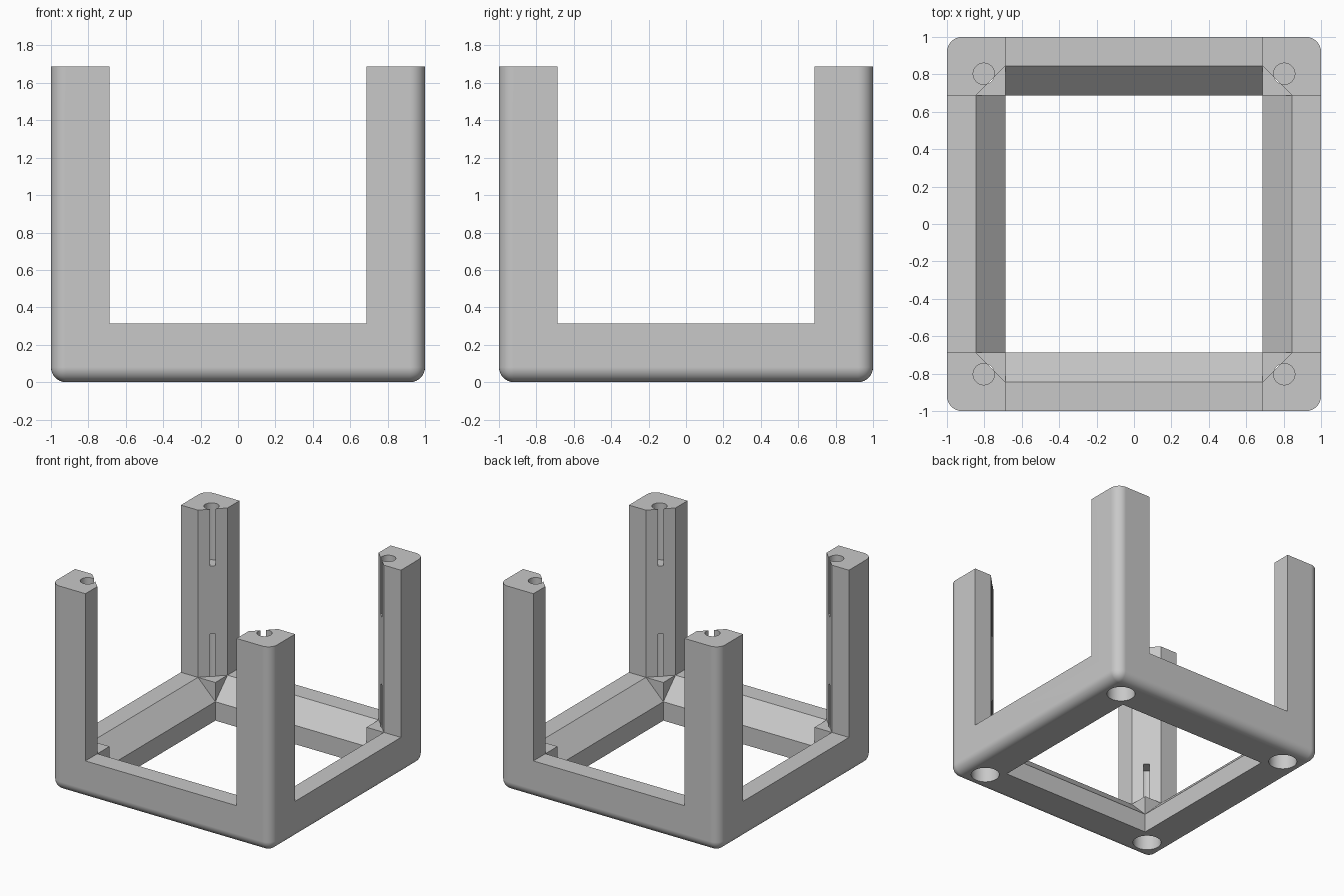
import bpy, bmesh, math
from mathutils import Matrix, Vector

old = bpy.data.objects.get("Cube")
if old:
    bpy.data.objects.remove(old, do_unlink=True)

TOP = 1.687      # height of the posts
H = 0.687        # half width of the openings
C = 0.845        # half width at the back of the inner chamfers
FILLET = 0.08
HOLE = 0.803     # screw hole offset from the centre


def finish(name, bm):
    bmesh.ops.recalc_face_normals(bm, faces=bm.faces)
    mesh = bpy.data.meshes.new(name)
    bm.to_mesh(mesh)
    bm.free()
    obj = bpy.data.objects.new(name, mesh)
    bpy.context.collection.objects.link(obj)
    return obj


def box(bm, low, high):
    low, high = Vector(low), Vector(high)
    size, mid = high - low, (low + high) / 2
    bmesh.ops.create_cube(bm, matrix=Matrix.Translation(mid) @ Matrix.Diagonal((*size, 1)))


def box_cutter(name, low, high):
    bm = bmesh.new()
    box(bm, low, high)
    return finish(name, bm)


def octagon_cutter(name, axis, start, end):
    """Prism along one axis, around the centre of the cube at z = 1."""
    ring = [(C, -H), (C, H), (H, C), (-H, C), (-C, H), (-C, -H), (-H, -C), (H, -C)]
    bm = bmesh.new()
    verts = []
    for a, b in ring:
        p = [a, b]
        p.insert(axis, start)
        verts.append(bm.verts.new((p[0], p[1], p[2] + 1)))
    face = bm.faces.new(verts)
    move = Vector((0, 0, 0))
    move[axis] = end - start
    new = bmesh.ops.extrude_face_region(bm, geom=[face])["geom"]
    bmesh.ops.translate(bm, vec=move, verts=[v for v in new if isinstance(v, bmesh.types.BMVert)])
    return finish(name, bm)


def hole_cutter(name, radius, low, high):
    """Four upright cylinders, one in each corner post."""
    bm = bmesh.new()
    for x in (-HOLE, HOLE):
        for y in (-HOLE, HOLE):
            bmesh.ops.create_cone(bm, cap_ends=True, segments=40, radius1=radius,
                                  radius2=radius, depth=high - low,
                                  matrix=Matrix.Translation((x, y, (low + high) / 2)))
    return finish(name, bm)


# Solid block with rounded upright and bottom edges
bm = bmesh.new()
box(bm, (-1, -1, 0), (1, 1, TOP))
edges = [e for e in bm.edges if min(v.co.z for v in e.verts) < TOP / 2]
bmesh.ops.bevel(bm, geom=edges, offset=FILLET, segments=8, profile=0.5, affect='EDGES')
frame = finish("corner_post_frame", bm)

cutters = [
    # Square openings through all three directions
    box_cutter("opening_x", (-2, -H, 1 - H), (2, H, 2)),
    box_cutter("opening_y", (-H, -2, 1 - H), (H, 2, 2)),
    box_cutter("opening_z", (-H, -H, -1), (H, H, 2)),
    # Chamfers on the inner edges of the posts and beams
    octagon_cutter("chamfer_x", 0, -H, H),
    octagon_cutter("chamfer_y", 1, -H, H),
    octagon_cutter("chamfer_z", 2, -H, 1),
    # Blind holes from above and below, with wide screw head recesses
    hole_cutter("top_holes", 0.057, 1.22, 2),
    hole_cutter("bottom_holes", 0.057, -0.5, 0.66),
    hole_cutter("screw_recesses", 0.107, -0.5, 0.2),
]

bpy.ops.object.select_all(action='DESELECT')
bpy.context.view_layer.objects.active = frame
frame.select_set(True)
for cutter in cutters:
    mod = frame.modifiers.new(cutter.name, 'BOOLEAN')
    mod.operation = 'DIFFERENCE'
    mod.solver = 'EXACT'
    mod.object = cutter
    bpy.ops.object.modifier_apply(modifier=mod.name)
    bpy.data.objects.remove(cutter, do_unlink=True)

# Smooth fillets and holes, flat sides
bpy.ops.object.shade_smooth_by_angle(angle=math.radians(30))
weighted = frame.modifiers.new("even_shading", 'WEIGHTED_NORMAL')
weighted.keep_sharp = True

# Plain grey
grey = bpy.data.materials.new("plain_grey")
grey.use_nodes = True
colour = (0.58, 0.58, 0.58, 1)
grey.diffuse_color = colour
grey.node_tree.nodes["Principled BSDF"].inputs["Base Color"].default_value = colour
frame.data.materials.clear()
frame.data.materials.append(grey)
